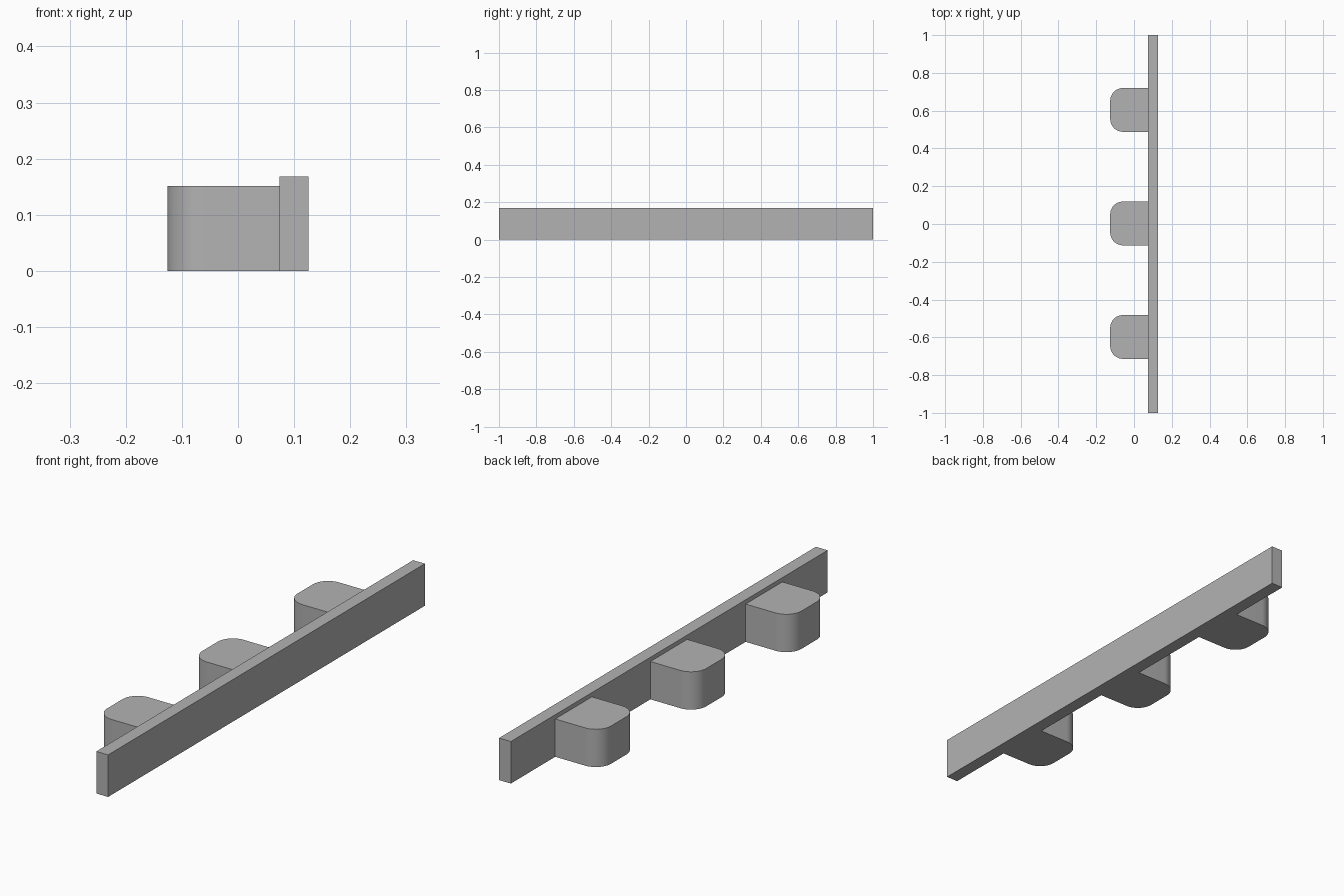
import bpy, bmesh, math

if "Cube" in bpy.data.objects:
    bpy.data.objects.remove(bpy.data.objects["Cube"])

# Single flat grey
grey = bpy.data.materials.new("light_grey")
grey.use_nodes = True
colour = (0.45, 0.45, 0.45, 1)
grey.diffuse_color = colour
grey.node_tree.nodes["Principled BSDF"].inputs["Base Color"].default_value = colour


def extrude_outline(name, outline, height):
    """Raise a closed xy outline from the ground to the given height."""
    bm = bmesh.new()
    base = bm.faces.new([bm.verts.new((x, y, 0)) for x, y in outline])
    top = bmesh.ops.extrude_face_region(bm, geom=[base])["geom"]
    verts = [v for v in top if isinstance(v, bmesh.types.BMVert)]
    bmesh.ops.translate(bm, verts=verts, vec=(0, 0, height))
    bmesh.ops.recalc_face_normals(bm, faces=bm.faces)
    mesh = bpy.data.meshes.new(name)
    bm.to_mesh(mesh)
    bm.free()
    mesh.materials.append(grey)
    obj = bpy.data.objects.new(name, mesh)
    bpy.context.collection.objects.link(obj)
    return obj


# Long upright rail
inner, outer = 0.074, 0.126
extrude_outline("rail", [(inner, -1), (outer, -1), (outer, 1), (inner, 1)], 0.168)

# Three blocks with rounded outer corners, butted against the rail
half, radius, steps = 0.116, 0.068, 12
for name, centre in (("front_block", -0.598), ("middle_block", 0.003), ("back_block", 0.604)):
    outline = [(inner, centre + half)]
    for side, start in ((1, 90), (-1, 180)):
        for i in range(steps + 1):
            a = math.radians(start + 90 * i / steps)
            outline.append((-outer + radius + radius * math.cos(a),
                            centre + side * (half - radius) + radius * math.sin(a)))
    outline.append((inner, centre - half))
    block = extrude_outline(name, outline, 0.151)
    bpy.ops.object.select_all(action="DESELECT")
    block.select_set(True)
    bpy.context.view_layer.objects.active = block
    bpy.ops.object.shade_smooth_by_angle(angle=math.radians(30))
